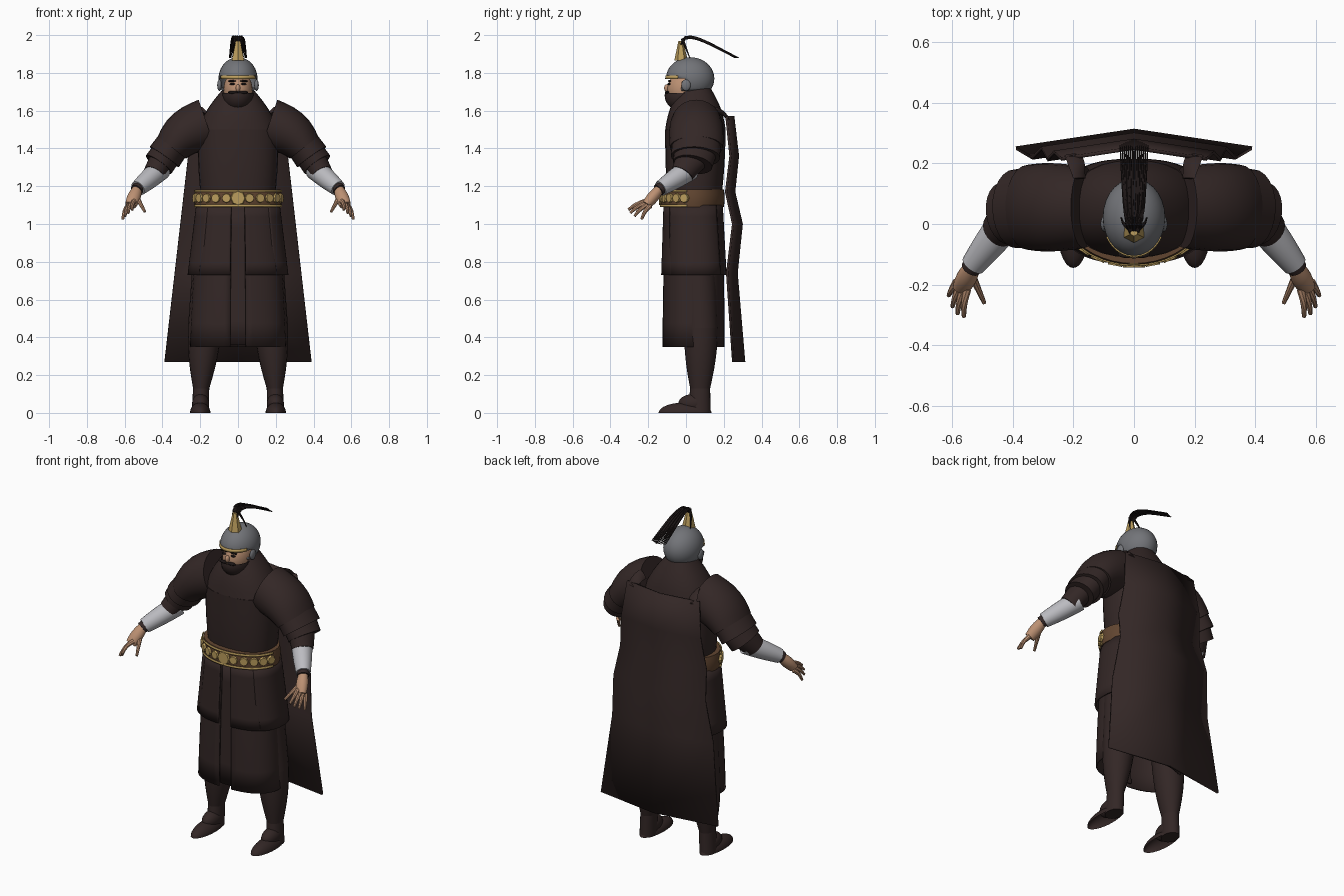
import bpy, bmesh
from math import sin, cos, radians, copysign, pi
from mathutils import Vector, Matrix

if "Cube" in bpy.data.objects:
    bpy.data.objects.remove(bpy.data.objects["Cube"])


def material(name, red, green, blue):
    mat = bpy.data.materials.new(name)
    mat.use_nodes = True
    mat.diffuse_color = (red, green, blue, 1)
    shader = mat.node_tree.nodes["Principled BSDF"]
    shader.inputs["Base Color"].default_value = (red, green, blue, 1)
    shader.inputs["Roughness"].default_value = 0.8
    return mat


CLOTH = material("dark brown cloth", 0.033, 0.02, 0.019)
BLACK = material("black hair", 0.012, 0.008, 0.008)
STEEL = material("helmet steel", 0.17, 0.175, 0.19)
SILVER = material("pale sleeve", 0.5, 0.5, 0.53)
GOLD = material("gold", 0.5, 0.34, 0.11)
LEATHER = material("belt leather", 0.12, 0.06, 0.03)
SKIN = material("skin", 0.5, 0.28, 0.17)


def finish(name, bm, mat, thickness=0, sharp_angle=40):
    bmesh.ops.recalc_face_normals(bm, faces=bm.faces[:])
    mesh = bpy.data.meshes.new(name)
    bm.to_mesh(mesh)
    bm.free()
    mesh.materials.append(mat)
    obj = bpy.data.objects.new(name, mesh)
    bpy.context.collection.objects.link(obj)
    if thickness:
        shell = obj.modifiers.new("thickness", "SOLIDIFY")
        shell.thickness = thickness
        shell.offset = 0
    bpy.ops.object.select_all(action="DESELECT")
    obj.select_set(True)
    bpy.context.view_layer.objects.active = obj
    bpy.ops.object.shade_smooth_by_angle(angle=radians(sharp_angle))
    return obj


def power(value, exponent):
    return copysign(abs(value) ** exponent, value)


def mix(pair, t):
    return pair[0] + (pair[1] - pair[0]) * t


def tube(name, mat, start, end, wide, deep, bulge=0, bend=(0, 0, 0), skew=1, side=1,
         sides=20, steps=6, arc=None, upright=False, square=1, thickness=0):
    """Sweep an oval from start to end; radii taper, swell by bulge, the path bows by bend."""
    start, end, bend = Vector(start), Vector(end), Vector(bend)
    first, last = arc or (0, 360)
    count = sides + 1 if arc else sides

    def point(t):
        return start.lerp(end, t) + bend * sin(pi * t ** skew)

    bm = bmesh.new()
    rows = []
    for i in range(steps + 1):
        t = i / steps
        along = Vector((0, 0, 1))
        if not upright:
            along = (point(min(t + 0.01, 1)) - point(max(t - 0.01, 0))).normalized()
        back = (Vector((0, 1, 0)) - along * along.y).normalized()
        across = back.cross(along)
        swell = bulge * sin(pi * t)
        row = []
        for k in range(count):
            angle = radians(mix((first, last), k / sides))
            spot = (point(t) + across * (mix(wide, t) + swell) * power(sin(angle), square)
                    - back * (mix(deep, t) + swell) * power(cos(angle), square))
            row.append(bm.verts.new((spot.x * side, spot.y, spot.z)))
        rows.append(row)
    for low, high in zip(rows, rows[1:]):
        for k in range(sides):
            j = (k + 1) % count
            bm.faces.new((low[k], low[j], high[j], high[k]))
    if not arc:
        bm.faces.new(rows[0])
        bm.faces.new(rows[-1])
    return finish(name, bm, mat, thickness)


def column(name, mat, height, wide, front, back, **options):
    """Upright tube on the centre line, given its front and back limits at each end."""
    ends = [(0, (f + b) / 2, z) for f, b, z in zip(front, back, height)]
    deep = [(b - f) / 2 for f, b in zip(front, back)]
    return tube(name, mat, *ends, wide, deep, upright=True, **options)


def ball(name, mat, centre, size, drop=None, thickness=0):
    """Ellipsoid, optionally with the faces removed that match the drop rule."""
    bm = bmesh.new()
    place = Matrix.Translation(centre) @ Matrix.Diagonal((*size, 1))
    bmesh.ops.create_uvsphere(bm, u_segments=28, v_segments=20, radius=1, matrix=place)
    if drop:
        gone = [face for face in bm.faces if drop(face.calc_center_median())]
        bmesh.ops.delete(bm, geom=gone, context="FACES")
    return finish(name, bm, mat, thickness)


def disc(name, mat, centre, radius, normal):
    bm = bmesh.new()
    turn = Vector(normal).to_track_quat("Z", "Y").to_matrix().to_4x4()
    bmesh.ops.create_cone(bm, cap_ends=True, segments=8, radius1=radius, radius2=radius * 0.85,
                          depth=0.016, matrix=Matrix.Translation(centre) @ turn)
    return finish(name, bm, mat, sharp_angle=10)


# Torso and sloping shoulders
column("torso", CLOTH, (1.08, 1.5), (0.19, 0.215), (-0.09, -0.11), (0.18, 0.21),
       bulge=0.007, square=0.85, sides=28)
column("shoulders", CLOTH, (1.5, 1.72), (0.215, 0.075), (-0.11, -0.03), (0.21, 0.13),
       bulge=0.015, square=0.9, sides=28)

# Head, wrapped lower face and helmet
ball("head", SKIN, (0, 0, 1.71), (0.077, 0.1, 0.1))
ball("nose", SKIN, (0, -0.1, 1.72), (0.012, 0.016, 0.02))
ball("face_wrap", CLOTH, (0, 0, 1.68), (0.083, 0.113, 0.09), drop=lambda c: c.z > 1.7)
ball("helmet", STEEL, (0, 0.022, 1.77), (0.1, 0.125, 0.11), thickness=0.006,
     drop=lambda c: c.z < 1.71 or (c.y < -0.015 and c.z < 1.77))
column("helmet_brow_band", GOLD, (1.768, 1.786), (0.103, 0.103), (-0.108, -0.106),
       (0.15, 0.15), arc=(-60, 60), thickness=0.005, steps=1)
for s in (1, -1):
    ball("ear_guard", STEEL, (s * 0.098, 0, 1.735), (0.012, 0.025, 0.03))
    ball("eye", BLACK, (s * 0.03, -0.09, 1.741), (0.014, 0.008, 0.006))
    ball("eyebrow", BLACK, (s * 0.033, -0.087, 1.757), (0.022, 0.008, 0.005))
    ball("moustache", BLACK, (s * 0.025, -0.1, 1.697), (0.028, 0.012, 0.008))

# Plume holder and plume
column("plume_holder", GOLD, (1.865, 1.97), (0.038, 0.013), (-0.062, -0.04), (0.01, -0.016),
       sides=6, steps=1)
for i in range(15):
    f = i / 7 - 1
    tube("plume_strand", BLACK, (f * 0.01, -0.028, 1.955 - i % 3 * 0.004),
         (f * 0.046, 0.28 - abs(f) * 0.02, 1.88), (0.007, 0.002), (0.007, 0.002),
         bend=(f * 0.01, 0, 0.052), skew=0.5, sides=5, steps=12)
for s in (1, -1):
    tube("plume_side_lock", BLACK, (s * 0.012, -0.02, 1.98), (s * 0.042, 0.02, 1.88),
         (0.008, 0.002), (0.008, 0.002), bend=(s * 0.006, 0, 0), sides=6)

# Belt with a row of medallions
column("belt", LEATHER, (1.09, 1.182), (0.228, 0.226), (-0.13, -0.13), (0.2, 0.2),
       bulge=0.005, sides=40)
for z in (1.097, 1.175):
    column("belt_edge", GOLD, (z - 0.006, z + 0.006), (0.234, 0.234), (-0.136, -0.136),
           (0.206, 0.206), arc=(-80, 80), thickness=0.005, steps=1)
for i in range(-5, 6):
    a = radians(15 * i)
    disc("belt_medallion", GOLD, (0.235 * sin(a), 0.035 - 0.17 * cos(a), 1.137),
         0.027 if i else 0.042, (sin(a) / 0.235, -cos(a) / 0.17, 0))

# Layered skirt, split at the front
skirt = dict(square=0.8, thickness=0.01)
for s in (1, -1):
    column("long_skirt", CLOTH, (0.35, 1.1), (0.25, 0.205), (-0.12, -0.1), (0.2, 0.18),
           side=s, sides=24, arc=(6, 180), bulge=0.005, **skirt)
    column("front_tasset", CLOTH, (0.73, 1.1), (0.25, 0.212), (-0.127, -0.115), (0.2, 0.19),
           side=s, arc=(6, 50), **skirt)
    column("side_tasset", CLOTH, (0.73, 1.1), (0.262, 0.217), (-0.122, -0.115), (0.222, 0.195),
           side=s, arc=(42, 135), **skirt)
column("back_tasset", CLOTH, (0.73, 1.1), (0.25, 0.21), (-0.12, -0.11), (0.21, 0.19),
       arc=(130, 230), **skirt)
column("centre_cloth", CLOTH, (0.36, 1.1), (0.24, 0.205), (-0.1, -0.095), (0.19, 0.18),
       arc=(-10, 10), **skirt)

for s in (1, -1):
    # Legs and feet
    legs = dict(side=s, upright=True)
    tube("thigh", CLOTH, (0.12, 0.05, 1.08), (0.175, 0.08, 0.45), (0.1, 0.09), (0.1, 0.09),
         **legs)
    tube("calf", CLOTH, (0.175, 0.08, 0.45), (0.195, 0.075, 0.13), (0.09, 0.043),
         (0.09, 0.053), bulge=0.009, **legs)
    tube("ankle", CLOTH, (0.195, 0.075, 0.13), (0.2, 0.07, 0), (0.043, 0.045), (0.053, 0.06),
         **legs)
    ball("foot", CLOTH, (s * 0.2, -0.005, 0), (0.054, 0.14, 0.055), drop=lambda c: c.z < 0)
    ball("instep", CLOTH, (s * 0.198, 0.04, 0.05), (0.045, 0.08, 0.05))

    # Overlapping shoulder and arm plates
    plates = dict(side=s, sides=24)
    tube("shoulder_plate", CLOTH, (0.165, 0.055, 1.53), (0.35, 0.055, 1.405), (0.135, 0.095),
         (0.135, 0.14), bulge=0.008, bend=(0.015, 0, 0.015), **plates)
    tube("upper_arm_plate", CLOTH, (0.33, 0.055, 1.44), (0.39, 0.05, 1.355), (0.09, 0.094),
         (0.13, 0.13), **plates)
    tube("lower_arm_plate", CLOTH, (0.37, 0.05, 1.385), (0.42, 0.035, 1.315), (0.08, 0.083),
         (0.115, 0.105), **plates)
    tube("elbow_sleeve", CLOTH, (0.39, 0.04, 1.36), (0.445, -0.02, 1.265), (0.07, 0.058),
         (0.09, 0.062), **plates)

    # Forearm, cuff and hand
    tube("forearm", SILVER, (0.41, 0.02, 1.29), (0.53, -0.135, 1.188), (0.058, 0.042),
         (0.06, 0.04), bulge=0.003, side=s)
    tube("cuff", CLOTH, (0.528, -0.132, 1.19), (0.538, -0.147, 1.178), (0.034, 0.033),
         (0.034, 0.033), side=s, steps=1)
    tube("palm", SKIN, (0.533, -0.14, 1.185), (0.568, -0.21, 1.1), (0.026, 0.03),
         (0.024, 0.024), bulge=0.007, side=s)
    finger = dict(wide=(0.014, 0.007), deep=(0.014, 0.007), side=s, sides=8)
    for i in range(4):
        f = i / 3
        base = Vector((0.583, -0.19, 1.095)).lerp(Vector((0.55, -0.215, 1.12)), f)
        tip = Vector((0.61, -0.235, 1.025)).lerp(Vector((0.56, -0.305, 1.075)), f)
        tip += Vector((0.005, -0.016, 0)) * sin(pi * f)
        tube("finger", SKIN, base, tip, bend=(0.004, -0.004, 0.006), **finger)
    tube("thumb", SKIN, (0.535, -0.165, 1.14), (0.493, -0.26, 1.065), **finger)

    # Strap joining shoulder and cape
    tube("cape_strap", CLOTH, (s * 0.18, 0.15, 1.6), (s * 0.2, 0.225, 1.55), (0.03, 0.03),
         (0.008, 0.008), bend=(0, 0.01, 0.01), sides=8)

# Cape folded along its middle ridge, widening to the hem
bm = bmesh.new()
rows = []
for z, ridge in ((1.57, 0.25), (1.36, 0.275), (1.17, 0.255), (1, 0.295), (0.74, 0.268),
                 (0.27, 0.308)):
    width = mix((0.42, 0.305), z)
    rows.append([bm.verts.new((width * k, ridge - 0.15 * width * abs(k), z))
                 for k in (-1, 0, 1)])
for top, low in zip(rows, rows[1:]):
    for k in (0, 1):
        bm.faces.new((top[k], top[k + 1], low[k + 1], low[k]))
finish("cape", bm, CLOTH, thickness=0.012, sharp_angle=30)
